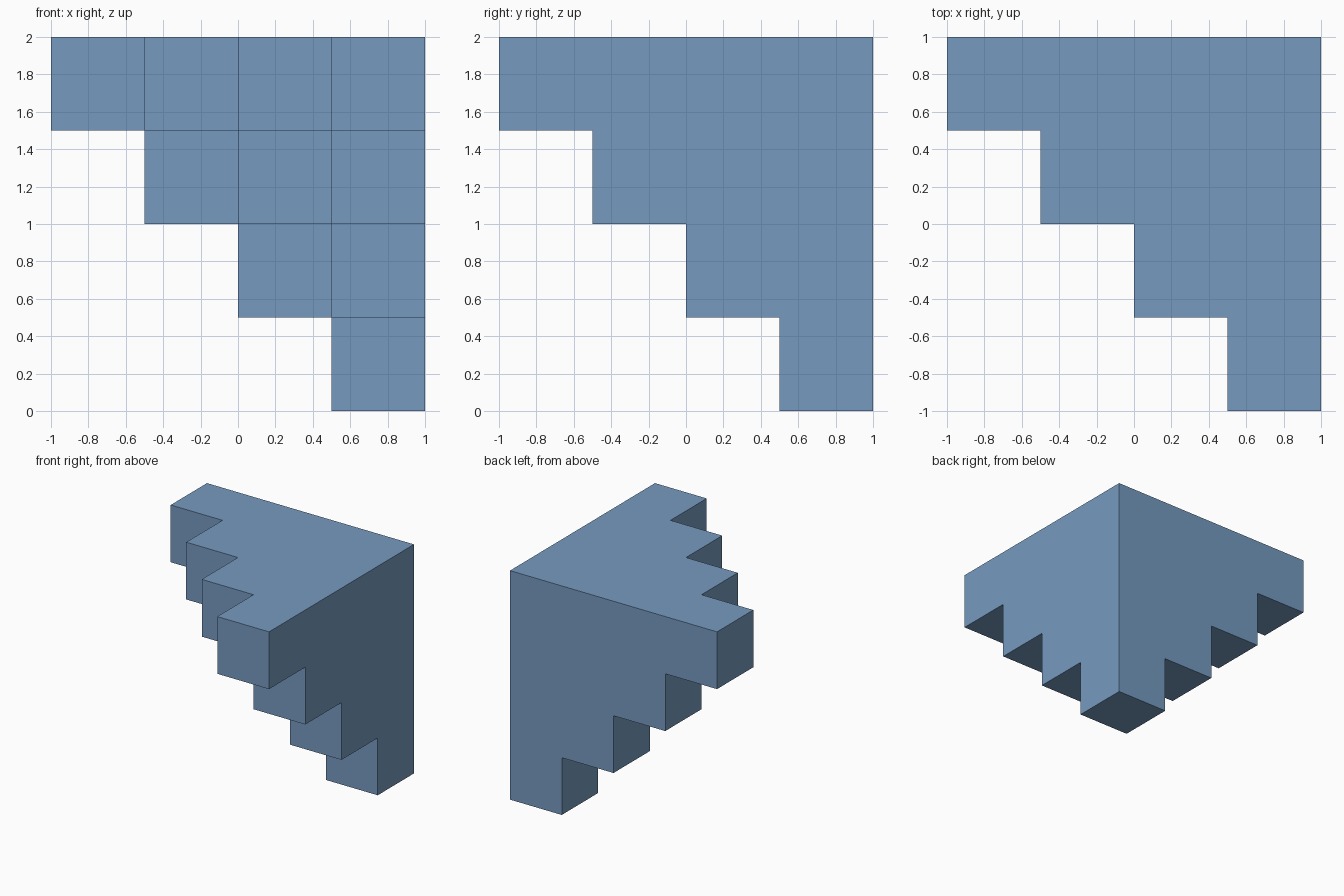
import bpy
import bmesh
from mathutils import Vector

cube = bpy.data.objects.get("Cube")
if cube:
    bpy.data.objects.remove(cube, do_unlink=True)

STEPS = 4
SIZE = 0.5
CORNER = Vector((1, 1, 2))  # the solid corner the steps recede from


def filled(cell):
    return min(cell) >= 0 and sum(cell) < STEPS


# Single flat colour
blue = bpy.data.materials.new("steel blue")
colour = (0.18, 0.325, 0.525, 1)
blue.diffuse_color = colour
blue.use_nodes = True
bsdf = next(n for n in blue.node_tree.nodes if n.type == 'BSDF_PRINCIPLED')
bsdf.inputs["Base Color"].default_value = colour

# Outer skin of the stepped corner: one square wherever a cell meets empty space
bm = bmesh.new()
cells = [(i, j, k) for i in range(STEPS) for j in range(STEPS)
         for k in range(STEPS) if filled((i, j, k))]
for cell in cells:
    centre = CORNER - (Vector(cell) + Vector((0.5, 0.5, 0.5))) * SIZE
    for axis in range(3):
        for sign in (1, -1):
            neighbour = list(cell)
            neighbour[axis] -= sign
            if filled(neighbour):
                continue
            n, u, v = Vector(), Vector(), Vector()
            n[axis] = sign
            u[(axis + 1) % 3] = 1
            v = n.cross(u)
            verts = [bm.verts.new(centre + (n + a * u + b * v) * SIZE / 2)
                     for a, b in ((-1, -1), (1, -1), (1, 1), (-1, 1))]
            bm.faces.new(verts)

# Join the squares and merge the flat walls into single faces
bmesh.ops.remove_doubles(bm, verts=bm.verts, dist=0.001)
bmesh.ops.dissolve_limit(bm, angle_limit=0.01, verts=bm.verts, edges=bm.edges)

mesh = bpy.data.meshes.new("stepped_corner")
bm.to_mesh(mesh)
bm.free()
mesh.materials.append(blue)
bpy.context.collection.objects.link(bpy.data.objects.new("stepped_corner", mesh))
